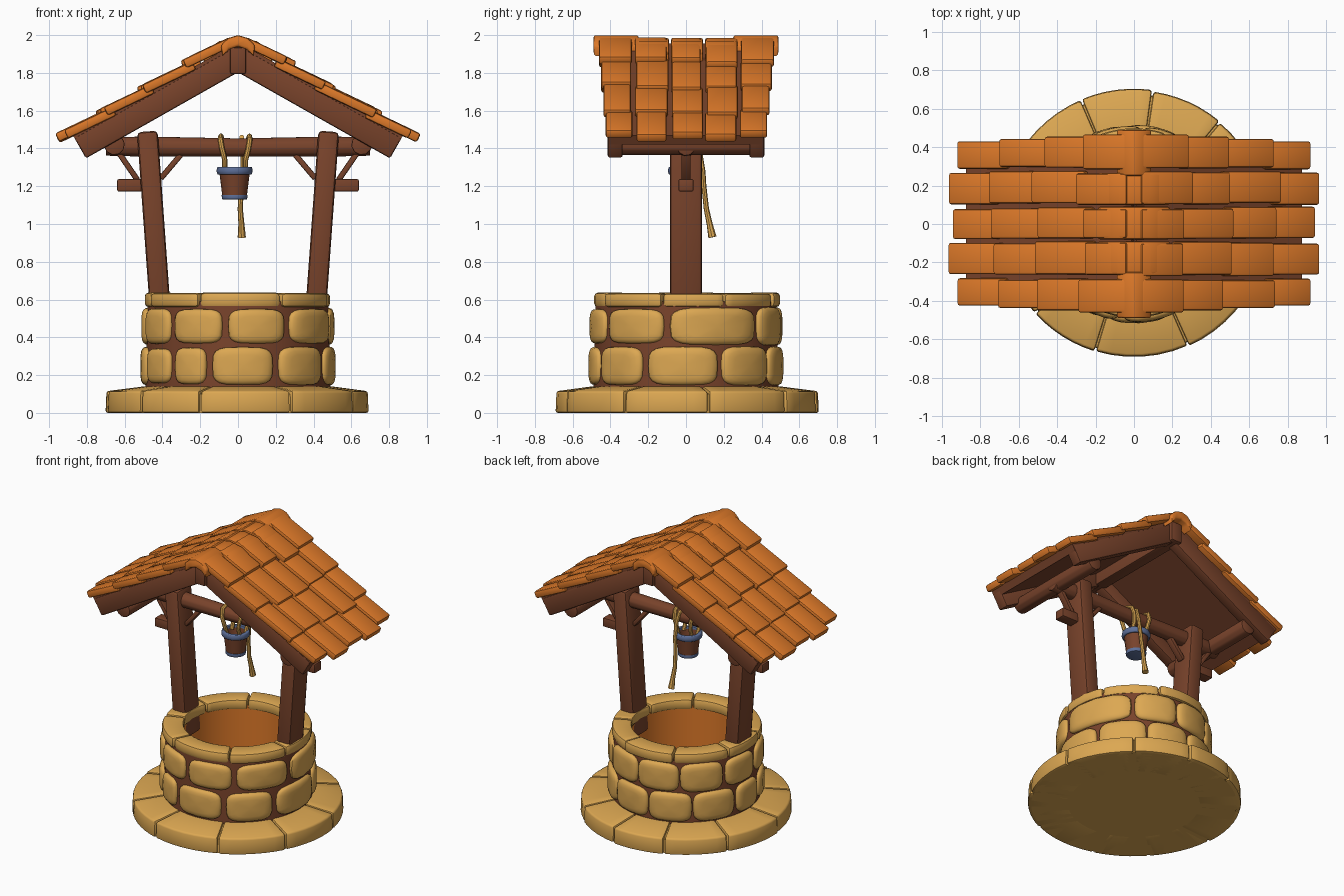
import bpy, bmesh, math, random
from mathutils import Matrix, Vector

if "Cube" in bpy.data.objects:
    bpy.data.objects.remove(bpy.data.objects["Cube"])
random.seed(4)


def material(name, rgb):
    m = bpy.data.materials.new(name)
    m.diffuse_color = (*rgb, 1)
    m.use_nodes = True
    m.node_tree.nodes["Principled BSDF"].inputs["Base Color"].default_value = m.diffuse_color
    return m


SAND = material("sand stone", (0.72, 0.39, 0.085))
ORANGE = material("orange tile", (0.72, 0.19, 0.022))
BROWN = material("brown wood", (0.19, 0.056, 0.024))
BLUE = material("blue metal", (0.11, 0.16, 0.32))


def finish(bm, name, mats, bevel=0.0, rule=None):
    """Clean, bevel the hard edges and turn the bmesh into an object."""
    bmesh.ops.remove_doubles(bm, verts=bm.verts, dist=1e-5)
    bmesh.ops.recalc_face_normals(bm, faces=bm.faces)
    if bevel:
        hard = [e for e in bm.edges if e.calc_face_angle(0) > 0.5]
        bmesh.ops.bevel(bm, geom=hard, offset=bevel, segments=2, profile=0.5,
                        affect='EDGES', clamp_overlap=True)
    if rule:
        for f in bm.faces:
            f.material_index = rule(f)
    me = bpy.data.meshes.new(name)
    bm.to_mesh(me)
    bm.free()
    for m in mats:
        me.materials.append(m)
    ob = bpy.data.objects.new(name, me)
    bpy.context.collection.objects.link(ob)
    return ob


def box(bm, size, frame):
    bmesh.ops.create_cube(bm, size=1, matrix=frame @ Matrix.Diagonal((*size, 1)))


def bar(bm, p0, p1, width, depth):
    """Beam between two points of the xz plane; depth runs along y."""
    a, b = Vector(p0), Vector(p1)
    d = (b - a).normalized()
    y = Vector((0, 1, 0))
    frame = Matrix((d, y, d.cross(y))).transposed().to_4x4()
    frame.translation = (a + b) / 2
    box(bm, ((b - a).length, depth, width), frame)


def skin(bm, rings, wrap):
    """Join rings of points with quads, capping the ends unless wrapped."""
    vs = [[bm.verts.new(p) for p in r] for r in rings]
    n = len(vs[0])
    for i in range(len(vs) if wrap else len(vs) - 1):
        a, b = vs[i], vs[(i + 1) % len(vs)]
        for j in range(n):
            bm.faces.new((a[j], a[(j + 1) % n], b[(j + 1) % n], b[j]))
    if not wrap:
        bm.faces.new(vs[0])
        bm.faces.new(vs[-1])


def polar(phi, r, z):
    """Angle 0 faces the front (-y), growing towards +x."""
    return Vector((r * math.sin(phi), -r * math.cos(phi), z))


def lathe(bm, prof, n, a0=0, a1=360, centre=(0, 0, 0)):
    full = a1 - a0 == 360
    angles = [math.radians(a0 + (a1 - a0) * i / n) for i in range(n if full else n + 1)]
    skin(bm, [[polar(t, r, z) + Vector(centre) for r, z in prof] for t in angles], full)


def tube(bm, pts, radii, n=8):
    pts = [Vector(p) for p in pts]
    rings, u = [], None
    for i, p in enumerate(pts):
        d = (pts[min(i + 1, len(pts) - 1)] - pts[max(i - 1, 0)]).normalized()
        u = d.orthogonal() if u is None else u - d * u.dot(d)
        u.normalize()
        v = d.cross(u)
        r = radii[i] if isinstance(radii, list) else radii
        rings.append([p + r * (u * math.cos(t) + v * math.sin(t))
                      for t in (2 * math.pi * k / n for k in range(n))])
    skin(bm, rings, False)


def pillow(bm, a0, a1, z0, z1, r, dr):
    """Rounded wall stone filling an angle range and a height range."""
    pw = lambda c, e: math.copysign(abs(c) ** e, c)
    res = bmesh.ops.create_uvsphere(bm, u_segments=20, v_segments=10, radius=1)
    for v in res["verts"]:
        flat = math.hypot(v.co.x, v.co.y) or 1e-9
        w = pw(flat, 0.45) if flat > 1e-6 else 0
        x, y = pw(v.co.x / flat, 0.5) * w, pw(v.co.y / flat, 0.5) * w
        phi = math.radians((a0 + a1) / 2 + x * (a1 - a0) / 2)
        v.co = polar(phi, r + pw(v.co.z, 0.8) * dr, (z0 + z1) / 2 + y * (z1 - z0) / 2)


# Base: solid disc with a ring of paving slabs
bm = bmesh.new()
lathe(bm, [(0, 0), (0.675, 0), (0.67, 0.10), (0.45, 0.13), (0, 0.13)], 48)
finish(bm, "base_core", [SAND])
bm = bmesh.new()
cuts = [-48, -17, 24, 62, 100, 140, 172, 203, 238, 275, 312]
for a, b in zip(cuts, cuts[1:]):
    r = random.uniform(0.69, 0.705)
    lathe(bm, [(0.42, 0), (r, 0), (r - 0.005, 0.115), (0.5, 0.14), (0.42, 0.14)], 6, a + 0.4, b - 0.4)
finish(bm, "base_slabs", [SAND], 0.012)

# Wall: mortar core with orange lining
bm = bmesh.new()
lathe(bm, [(0.37, 0.12), (0.49, 0.12), (0.478, 0.59), (0.37, 0.59)], 48)
finish(bm, "wall_core", [BROWN, ORANGE],
       rule=lambda f: int(f.normal.xy.dot(f.calc_center_median().xy) < -0.1))

# Wall stones: two rows, tighter joints at the back
bm = bmesh.new()
rows = [(0.145, 0.352, [-44, -18, 24, 64, 112, 150, 185, 220, 255, 285, 316], 0.485),
        (0.357, 0.56, [-45, -8, 32, 78, 140, 175, 210, 245, 280, 315], 0.48)]
for z0, z1, cuts, r in rows:
    for a, b in zip(cuts, cuts[1:]):
        back = 120 < (a + b) / 2 < 260
        g = 0.3 if back else 1.8
        j = 0.0 if back else random.uniform(0, 0.012)
        pillow(bm, a + g, b - g, z0 + j, z1 - j, r, 0.032)
finish(bm, "wall_stones", [SAND])

# Coping ring on top of the wall
bm = bmesh.new()
cuts = [-70, -25, 28, 75, 115, 160, 205, 250, 290]
for a, b in zip(cuts, cuts[1:]):
    t, r = random.uniform(0.628, 0.638), random.uniform(0.485, 0.5)
    lathe(bm, [(0.355, 0.56), (r, 0.56), (r, t), (0.355, t)], 8, a + 0.2, b - 0.2)
finish(bm, "coping_stones", [SAND], 0.02)

# Posts, side stubs and braces, mirrored
for s, side in ((-1, "left"), (1, "right")):
    bm = bmesh.new()
    bar(bm, (s * 0.405, 0, 0.45), (s * 0.48, 0, 1.49), 0.11, 0.17)
    finish(bm, side + "_post", [BROWN], 0.022)
    bm = bmesh.new()
    bar(bm, (s * 0.46, 0, 1.205), (s * 0.64, 0, 1.205), 0.065, 0.08)
    bar(bm, (s * 0.53, 0, 1.23), (s * 0.64, 0, 1.39), 0.03, 0.05)
    bar(bm, (s * 0.41, 0, 1.24), (s * 0.30, 0, 1.37), 0.03, 0.05)
    finish(bm, side + "_braces", [BROWN], 0.008)
    bm = bmesh.new()
    tube(bm, [(s * 0.655, y, 1.42) for y in (-0.38, 0.385)], 0.056, 10)
    finish(bm, side + "_purlin", [BROWN], 0.008)

# Cross beam
bm = bmesh.new()
tube(bm, [(-0.7, 0, 1.41), (-0.5, 0, 1.41), (0, 0, 1.405), (0.5, 0, 1.41), (0.7, 0, 1.41)],
     [0.05, 0.055, 0.05, 0.055, 0.05], 10)
finish(bm, "cross_beam", [BROWN], 0.008)

# Roof: deck, rafters and tiles, mirrored about the ridge
RIDGE, SLOPE = 1.935, math.radians(29.5)
C, S = math.cos(SLOPE), math.sin(SLOPE)


def slope_box(bm, side, s0, s1, y0, y1, h0, h1, tilt=0.0):
    """Box laid on the roof: s runs down the slope, h is height above the deck."""
    frame = Matrix(((side * C, 0, side * S), (0, 1, 0), (-S, 0, C))).to_4x4()
    frame.translation = (0, 0, RIDGE)
    place = Matrix.Translation(((s0 + s1) / 2, (y0 + y1) / 2, (h0 + h1) / 2))
    box(bm, (s1 - s0, y1 - y0, h1 - h0), frame @ place @ Matrix.Rotation(-tilt, 4, 'Y'))


columns = [(-0.425, -0.285, 1.02), (-0.265, -0.095, 1.07), (-0.08, 0.085, 1.045),
           (0.105, 0.27, 1.07), (0.29, 0.43, 1.02)]
for s, side in ((-1, "left"), (1, "right")):
    bm = bmesh.new()
    slope_box(bm, s, 0, 0.99, -0.41, 0.41, -0.03, 0.025)
    finish(bm, side + "_roof_deck", [BROWN])
    bm = bmesh.new()
    for y in (-0.375, 0.375):
        slope_box(bm, s, 0, 0.99, y - 0.04, y + 0.04, -0.115, 0.01)
    finish(bm, side + "_rafters", [BROWN], 0.012)
    bm = bmesh.new()
    for y0, y1, end in columns:
        steps = [0.04] + [end * k / 4 + random.uniform(-0.03, 0.03) for k in (1, 2, 3)] + [end]
        for i in range(4):
            flare = (3 - i) * 0.012 if abs(y0 + y1) > 0.6 else 0
            low = flare if y0 < -0.4 else random.uniform(-0.008, 0.006)
            high = flare if y1 > 0.4 else random.uniform(-0.008, 0.006)
            lift = 0.012 if i == 0 else random.uniform(-0.003, 0.006)
            slope_box(bm, s, steps[i] - 0.03, steps[i + 1] + 0.012 * (i < 3), y0 - low, y1 + high,
                      0.016 + lift, 0.066 + lift, 0.07)
    finish(bm, side + "_roof_tiles", [ORANGE], 0.013)

# Ridge beam and ridge caps
bm = bmesh.new()
box(bm, (0.085, 0.88, 0.14), Matrix.Translation((0, 0, 1.865)))
finish(bm, "ridge_beam", [BROWN], 0.01)
bm = bmesh.new()
wide = [(-0.19, 1.905), (-0.1, 1.968), (0, 1.985), (0.1, 1.968), (0.19, 1.905)]
narrow = [(-0.09, 1.945), (-0.05, 1.985), (0, 2.0), (0.05, 1.985), (0.09, 1.945)]
for top, y0, y1 in ((wide, -0.26, -0.09), (wide, -0.08, 0.09), (wide, 0.1, 0.265),
                    (narrow, -0.49, -0.25), (narrow, 0.25, 0.49)):
    loop = top + [(x * 0.93, z - 0.06) for x, z in reversed(top)]
    skin(bm, [[(x, y, z) for x, z in loop] for y in (y0, y1)], False)
finish(bm, "ridge_caps", [ORANGE], 0.012)

# Bucket with metal bands
at = (-0.018, 0, 0)
bm = bmesh.new()
lathe(bm, [(0, 1.14), (0.064, 1.14), (0.082, 1.285), (0.07, 1.285), (0.054, 1.17), (0, 1.17)], 16, centre=at)
finish(bm, "bucket", [BROWN])
bm = bmesh.new()
lathe(bm, [(0.07, 1.262), (0.09, 1.262), (0.096, 1.28), (0.092, 1.302), (0.07, 1.302)], 16, centre=at)
lathe(bm, [(0, 1.13), (0.066, 1.13), (0.069, 1.155), (0, 1.155)], 16, centre=at)
finish(bm, "bucket_bands", [BLUE], 0.004)

# Ropes: two loops round the beam and a hanging tail
bm = bmesh.new()
for s in (-1, 1):
    path = [(0.055, -0.03, 1.28), (0.055, -0.055, 1.34), (0.07, -0.062, 1.40), (0.078, -0.045, 1.45),
            (0.076, 0, 1.465), (0.07, 0.045, 1.45), (0.065, 0.062, 1.40), (0.055, 0.05, 1.34),
            (0.055, 0.03, 1.28)]
    tube(bm, [(s * x - 0.015, y, z) for x, y, z in path], 0.014)
tube(bm, [(0.02, 0, 1.46), (0.02, 0.05, 1.44), (0.025, 0.075, 1.37), (0.025, 0.09, 1.28), (0.018, 0.095, 1.2),
          (0.012, 0.108, 1.08), (0.018, 0.125, 1.0), (0.02, 0.14, 0.93)],
     [0.013, 0.013, 0.013, 0.013, 0.013, 0.014, 0.016, 0.022])
finish(bm, "ropes", [SAND])

# Smooth shading with sharp edges kept
for ob in bpy.data.objects:
    ob.select_set(True)
    bpy.context.view_layer.objects.active = ob
bpy.ops.object.shade_smooth_by_angle(angle=math.radians(40))
